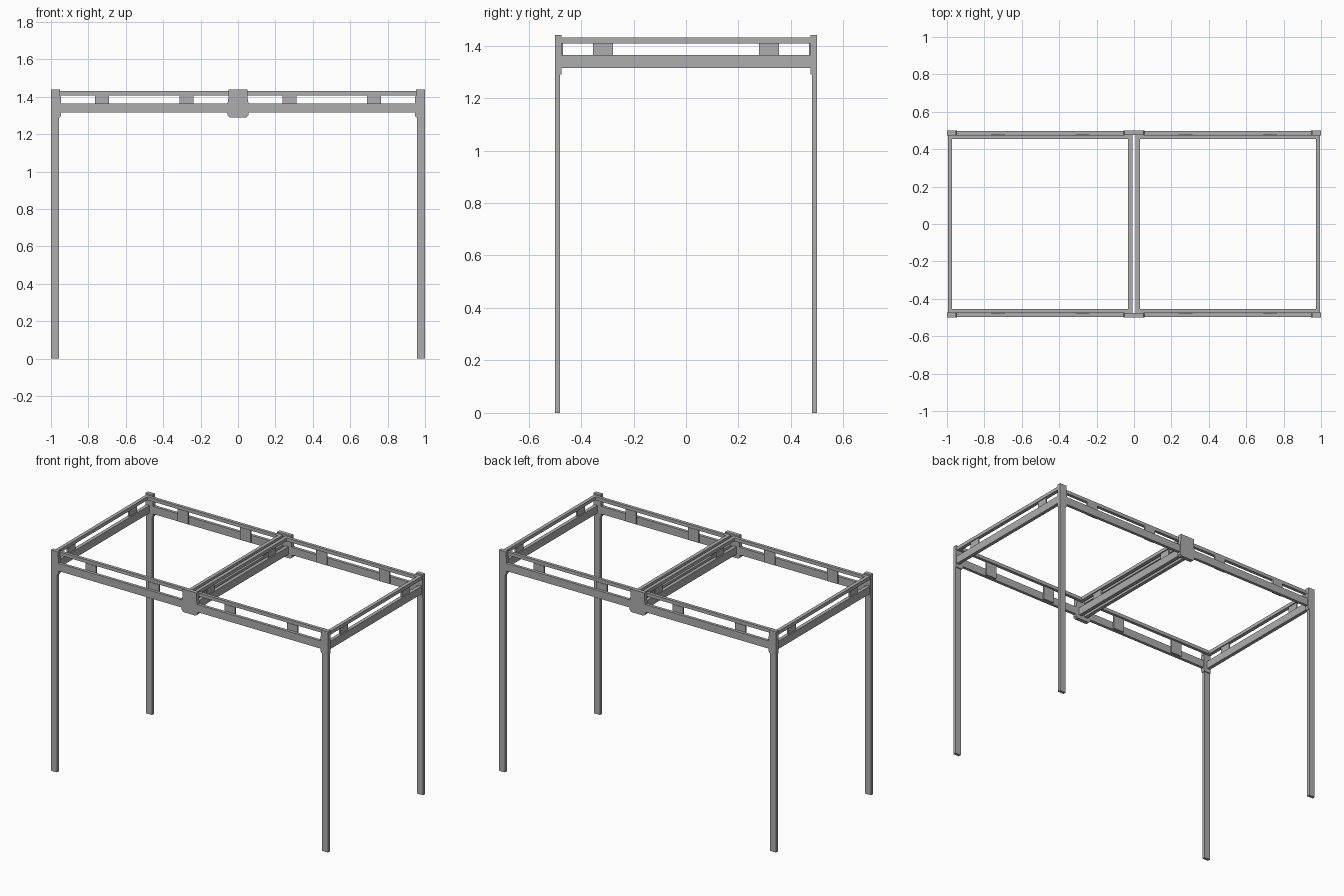
import bpy
import bmesh

cube = bpy.data.objects.get("Cube")
if cube:
    bpy.data.objects.remove(cube)

steel = bpy.data.materials.new("grey_steel")
steel.use_nodes = True
GREY = (0.42, 0.42, 0.42, 1)
steel.diffuse_color = GREY
steel.node_tree.nodes["Principled BSDF"].inputs["Base Color"].default_value = GREY

# Shared heights
LOW, LOW_TOP = 1.315, 1.365
UP, UP_TOP = 1.408, 1.43
BRACKET, TOP = 1.29, 1.44


def finish(name, bm):
    bmesh.ops.recalc_face_normals(bm, faces=bm.faces)
    mesh = bpy.data.meshes.new(name)
    bm.to_mesh(mesh)
    bm.free()
    mesh.materials.append(steel)
    obj = bpy.data.objects.new(name, mesh)
    bpy.context.collection.objects.link(obj)


def box(name, xs, ys, zs):
    """Box between sorted limits on each axis."""
    bm = bmesh.new()
    bmesh.ops.create_cube(bm, size=1)
    limits = [sorted(pair) for pair in (xs, ys, zs)]
    for v in bm.verts:
        v.co = [a if c < 0 else b for c, (a, b) in zip(v.co, limits)]
    finish(name, bm)


def plate(name, outline, y0, y1):
    """Outline in x and z, extruded along y."""
    bm = bmesh.new()
    face = bm.faces.new([bm.verts.new((x, y0, z)) for x, z in outline])
    out = bmesh.ops.extrude_face_region(bm, geom=[face])
    for v in out["geom"]:
        if isinstance(v, bmesh.types.BMVert):
            v.co.y = y1
    finish(name, bm)


for sy, end in ((-1, "front"), (1, "back")):
    # Centre bracket with wider lower half and clipped corners
    half = [(0.045, BRACKET), (0.056, BRACKET + 0.01), (0.056, LOW_TOP),
            (0.05, LOW_TOP + 0.035), (0.05, TOP)]
    outline = half + [(-x, z) for x, z in reversed(half)]
    plate(end + "_centre_bracket", outline, sy * 0.475, sy * 0.5)

    for sx, side in ((-1, "right"), (1, "left")):
        tag = f"{end}_{side}_"
        # Leg and the bracket at its head
        box(tag + "leg", (sx, sx * 0.957), (sy * 0.5, sy * 0.48), (0, BRACKET + 0.02))
        shape = [(1, BRACKET), (0.952, BRACKET), (0.947, BRACKET + 0.01),
                 (0.947, LOW_TOP + 0.035), (0.951, LOW_TOP + 0.04),
                 (0.951, TOP), (1, TOP)]
        plate(tag + "corner_bracket", [(sx * x, z) for x, z in shape],
              sy * 0.474, sy * 0.5)
        # Long rails and their spacer plates
        box(tag + "lower_rail", (sx * 0.96, sx * 0.04), (sy * 0.497, sy * 0.478), (LOW, LOW_TOP))
        box(tag + "upper_rail", (sx * 0.99, sx * 0.01), (sy * 0.475, sy * 0.455), (UP, UP_TOP))
        for i, x in enumerate((0.275, 0.727)):
            box(f"{tag}spacer_{i}", (sx * (x - 0.038), sx * (x + 0.038)),
                (sy * 0.478, sy * 0.468), (LOW + 0.005, UP))

# Cross rails at both ends and beside the centre
for sx, side in ((-1, "right"), (1, "left")):
    for place, outer, inner in (("end", 0.995, 0.972), ("centre", 0.009, 0.032)):
        tag = f"{side}_{place}_cross_"
        mid = (outer + inner) / 2
        box(tag + "lower_rail", (sx * outer, sx * inner), (-0.476, 0.476), (LOW, LOW_TOP))
        box(tag + "upper_rail", (sx * outer, sx * inner), (-0.475, 0.475), (UP, UP_TOP))
        for sy in (-1, 1):
            box(f"{tag}spacer_{'front' if sy < 0 else 'back'}",
                (sx * (mid - 0.005), sx * (mid + 0.005)),
                (sy * 0.278, sy * 0.354), (LOW_TOP, UP))
